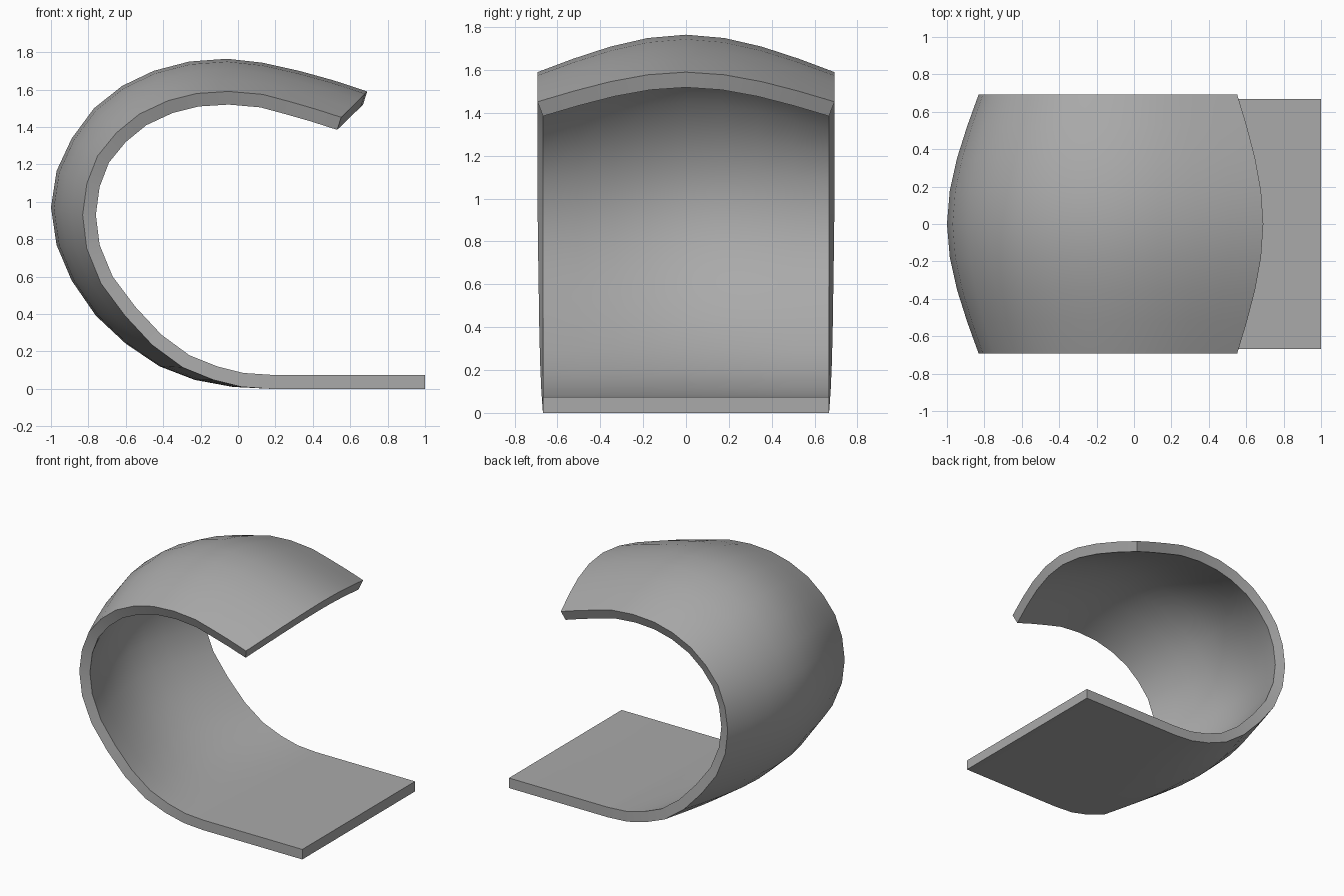
import bpy
import bmesh
import math
from mathutils import Vector

default_cube = bpy.data.objects.get("Cube")
if default_cube:
    bpy.data.objects.remove(default_cube, do_unlink=True)

HALF_WIDTH = 0.667
THICKNESS = 0.075
HALF_COLUMNS = 4

# Inner profile (x, z) along the side rims, from the flat foot to the curled tip
rim_profile = [
    (1, .075), (.18, .075), (.03, .085), (-.11, .12), (-.26, .18), (-.41, .29),
    (-.55, .44), (-.67, .6), (-.74, .77), (-.76, .93), (-.74, 1.08), (-.69, 1.21),
    (-.6, 1.32), (-.49, 1.41), (-.35, 1.475), (-.21, 1.51), (-.05, 1.52),
    (.12, 1.505), (.25, 1.47), (.39, 1.43), (.53, 1.385),
]

# Inner profile along the bulging middle line, point for point with the rim
middle_profile = [
    (1, .075), (.18, .075), (-.02, .085), (-.21, .12), (-.385, .187), (-.553, .3),
    (-.703, .44), (-.824, .616), (-.898, .79), (-.925, .97), (-.898, 1.144),
    (-.825, 1.3), (-.716, 1.448), (-.58, 1.556), (-.425, 1.63), (-.248, 1.676),
    (-.06, 1.69), (.118, 1.67), (.311, 1.627), (.488, 1.578), (.668, 1.519),
]


def make_material(name, color):
    material = bpy.data.materials.new(name)
    material.use_nodes = True
    material.diffuse_color = color
    material.node_tree.nodes["Principled BSDF"].inputs["Base Color"].default_value = color
    return material


def cross_section_row(bm, rim, middle):
    """One row of vertices across the width, easing from the middle to the rims."""
    row = []
    for column in range(-HALF_COLUMNS, HALF_COLUMNS + 1):
        side = column / HALF_COLUMNS
        t = abs(side)
        ease = (3 * t**2 - t**3) / 2
        x, z = Vector(middle).lerp(Vector(rim), ease)
        row.append(bm.verts.new((x, side * HALF_WIDTH, z)))
    return row


# Inner skin of the curled sheet
bm = bmesh.new()
rows = [cross_section_row(bm, rim, middle)
        for rim, middle in zip(rim_profile, middle_profile)]
for row, following in zip(rows, rows[1:]):
    for j in range(len(row) - 1):
        bm.faces.new((row[j], row[j + 1], following[j + 1], following[j]))
mesh = bpy.data.meshes.new("curled_sheet")
bm.to_mesh(mesh)
bm.free()

sheet = bpy.data.objects.new("curled_sheet", mesh)
bpy.context.collection.objects.link(sheet)
mesh.materials.append(make_material("mid_grey", (0.4, 0.4, 0.4, 1)))

# Thicken outwards, then smooth while keeping the rims sharp
shell = sheet.modifiers.new("shell", 'SOLIDIFY')
shell.thickness = THICKNESS
shell.offset = -1
bpy.ops.object.select_all(action='DESELECT')
sheet.select_set(True)
bpy.context.view_layer.objects.active = sheet
bpy.ops.object.modifier_apply(modifier=shell.name)
bpy.ops.object.shade_smooth_by_angle(angle=math.radians(35))
